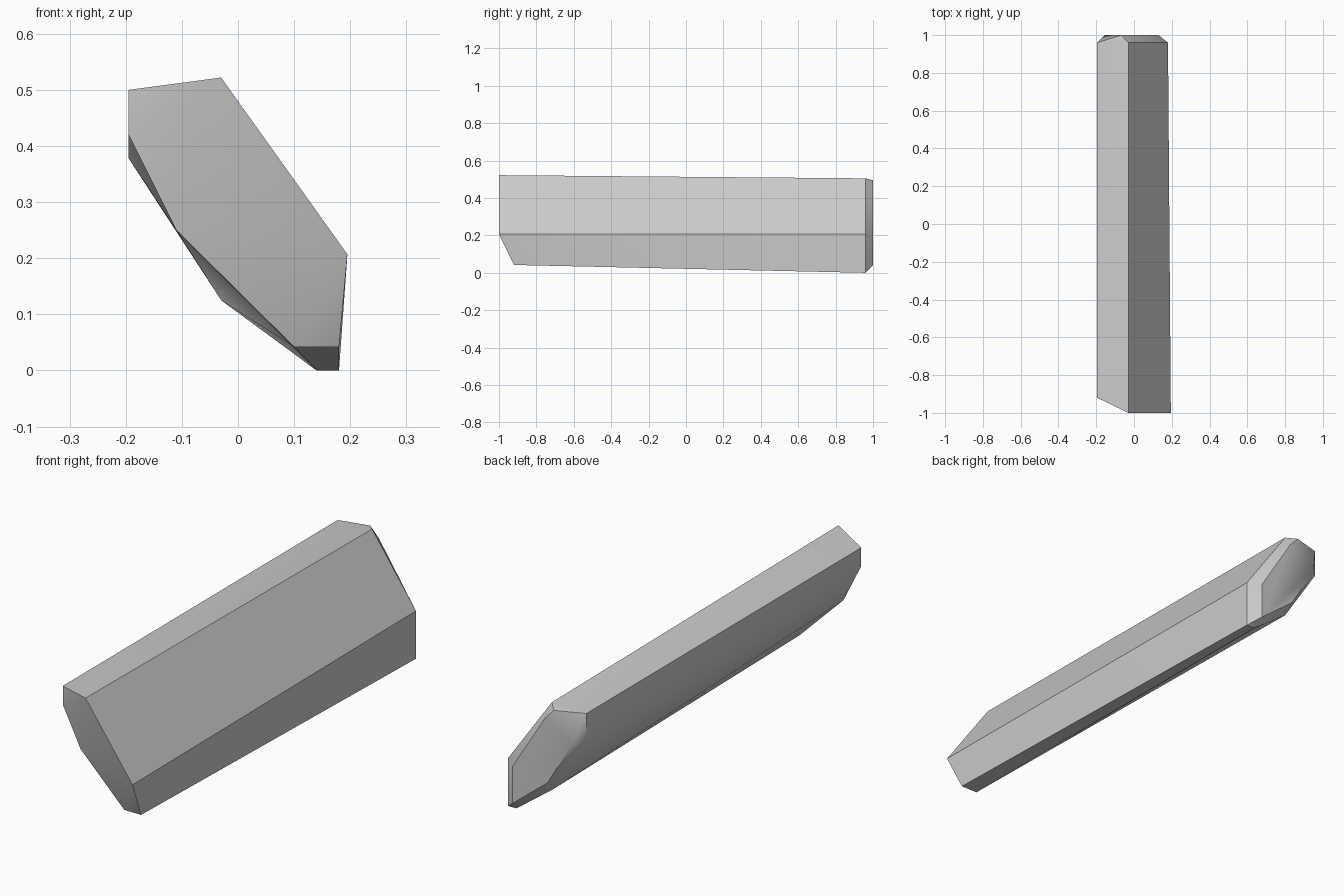
import bpy
import bmesh
import math

cube = bpy.data.objects.get("Cube")
if cube:
    bpy.data.objects.remove(cube)

# Plain grey surface
grey = bpy.data.materials.new("plain_grey")
grey.use_nodes = True
colour = (0.6, 0.6, 0.6, 1)
grey.diffuse_color = colour
grey.node_tree.nodes["Principled BSDF"].inputs["Base Color"].default_value = colour

# Cross-sections (x, z) along the beam: y position, outline
sections = [
    # leading ridge of the slanted front end
    (-1.0, [(-0.03, 0.522), (0.195, 0.207)]),
    # rest of the front outline
    (-0.92, [(-0.195, 0.5), (0.18, 0.042), (0.1, 0.042), (-0.11, 0.25), (-0.195, 0.42)]),
    # back outline
    (0.96, [(-0.195, 0.5), (-0.03, 0.505), (0.18, 0.207), (0.18, 0), (0.14, 0),
            (-0.03, 0.125), (-0.195, 0.378)]),
    # chamfered back cap
    (1.0, [(-0.067, 0.495), (-0.026, 0.452), (0.13, 0.2), (0.13, 0.04),
           (-0.036, 0.172), (-0.155, 0.373)]),
]

# Skin the sections into one convex faceted beam
bm = bmesh.new()
for y, outline in sections:
    for x, z in outline:
        bm.verts.new((x, y, z))
bmesh.ops.convex_hull(bm, input=bm.verts[:])
loose = [v for v in bm.verts if not v.link_faces]
bmesh.ops.delete(bm, geom=loose, context="VERTS")
bmesh.ops.dissolve_limit(bm, angle_limit=math.radians(0.5),
                         verts=bm.verts[:], edges=bm.edges[:])
bmesh.ops.recalc_face_normals(bm, faces=bm.faces[:])
mesh = bpy.data.meshes.new("faceted_beam")
bm.to_mesh(mesh)
bm.free()
mesh.materials.append(grey)

beam = bpy.data.objects.new("faceted_beam", mesh)
bpy.context.collection.objects.link(beam)
bpy.ops.object.select_all(action="DESELECT")
beam.select_set(True)
bpy.context.view_layer.objects.active = beam
bpy.ops.object.shade_smooth_by_angle(angle=math.radians(32))
